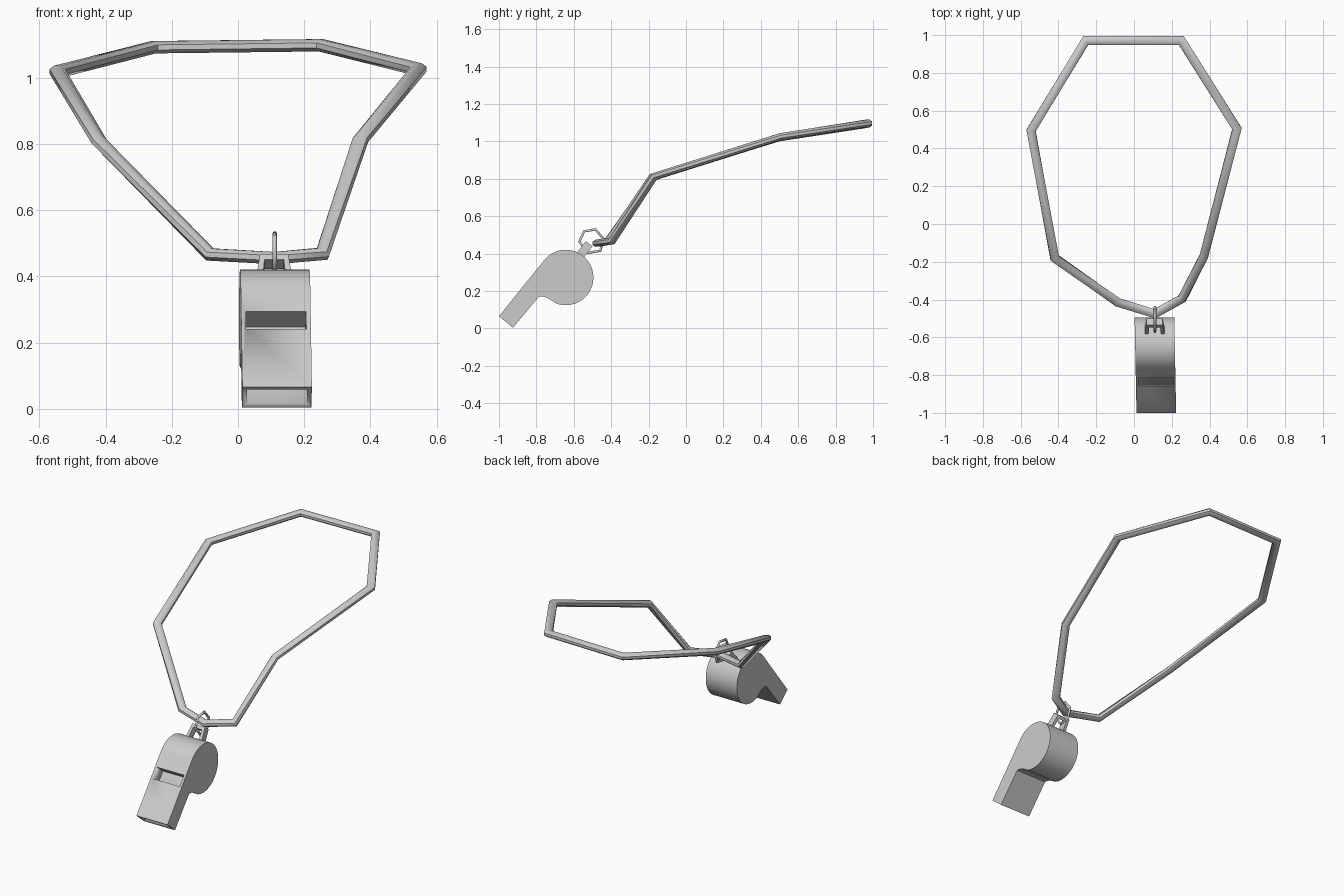
import bpy, bmesh
from math import sin, cos, pi, radians
from mathutils import Vector

if "Cube" in bpy.data.objects:
    bpy.data.objects.remove(bpy.data.objects["Cube"])

CX = 0.111                              # middle of the whistle in x
X = Vector((1, 0, 0))
D = Vector((0, 0.624, 0.781))           # along the mouthpiece, up to the barrel
N = Vector((0, 0.781, -0.624))          # into the mouthpiece from its top face
TIP = Vector((CX, -1.0, 0.065))


def make(name, bm, angle=35):
    bmesh.ops.recalc_face_normals(bm, faces=bm.faces)
    me = bpy.data.meshes.new(name)
    bm.to_mesh(me)
    bm.free()
    ob = bpy.data.objects.new(name, me)
    bpy.context.collection.objects.link(ob)
    bpy.ops.object.select_all(action='DESELECT')
    ob.select_set(True)
    bpy.context.view_layer.objects.active = ob
    bpy.ops.object.shade_smooth_by_angle(angle=radians(angle))
    return ob


def prism(name, pts, depth):
    """Extrude a planar outline along a vector, with the slight yaw of the whistle."""
    bm = bmesh.new()
    face = bm.faces.new([bm.verts.new(p) for p in pts])
    res = bmesh.ops.extrude_face_region(bm, geom=[face])
    for v in res['geom']:
        if isinstance(v, bmesh.types.BMVert):
            v.co += depth
    for v in bm.verts:
        v.co.x -= 0.02 * (v.co.y + 0.64)
    return make(name, bm)


def tube(name, pts, ref, a, b, sides, angle):
    """Closed tube with mitred corners."""
    pts = [Vector(p) for p in pts]
    n = len(pts)
    bm = bmesh.new()
    rings = []
    for i, p in enumerate(pts):
        d1 = (p - pts[i - 1]).normalized()
        d2 = (pts[(i + 1) % n] - p).normalized()
        t = (d1 + d2).normalized()
        m = (d2 - d1).normalized()
        k = 1 / max(t.dot(d1), 0.5) - 1
        u = t.cross(ref).normalized()
        v = u.cross(t)
        ring = []
        for j in range(sides):
            w = 2 * pi * (j + 0.5) / sides
            o = u * a * cos(w) + v * b * sin(w)
            ring.append(bm.verts.new(p + o + m * (o.dot(m) * k)))
        rings.append(ring)
    for i in range(n):
        r, s = rings[i], rings[(i + 1) % n]
        for j in range(sides):
            q = (j + 1) % sides
            bm.faces.new((r[j], r[q], s[q], s[j]))
    return make(name, bm, angle)


# Whistle body: mouthpiece running tangent into the round barrel
HALF = 0.105
outline = [(-1.0, 0.065)]
for i in range(41):
    w = radians(141.4 - i * (141.4 + 110) / 40)
    outline.append((-0.643 + 0.148 * cos(w), 0.272 + 0.148 * sin(w)))
outline += [(-0.715, 0.147), (-0.74, 0.162), (-0.765, 0.17), (-0.785, 0.171), (-0.925, 0.003)]
body = prism("whistle_body", [(CX - HALF, y, z) for y, z in outline], X * 2 * HALF)


# Air channel and window cut into the mouthpiece
def cut(name, t0, t1, n0, n1, half=0.091):
    pts = [TIP - X * half + D * t + N * n
           for t, n in ((t0, n0), (t1, n0), (t1, n1), (t0, n1))]
    c = prism(name, pts, X * 2 * half)
    c.hide_render = True
    c.hide_set(True)
    mod = body.modifiers.new(name, 'BOOLEAN')
    mod.operation = 'DIFFERENCE'
    mod.solver = 'EXACT'
    mod.object = c


cut("channel_cutter", -0.02, 0.294, 0.01, 0.076)
cut("window_cutter", 0.226, 0.294, -0.02, 0.05)

# Lug: small tapered bracket on the barrel
base = Vector((CX, -0.562, 0.396)) - N * 0.0225
arch = [(-0.056, -0.03), (-0.043, 0.072), (0.043, 0.072), (0.056, -0.03),
        (0.036, -0.03), (0.029, 0.052), (-0.029, 0.052), (-0.036, -0.03)]
prism("lug", [base + X * x + D * t for x, t in arch], N * 0.045)

# Split ring: six-sided wire link
link = [(-0.570, 0.463), (-0.545, 0.519), (-0.484, 0.529),
        (-0.440, 0.477), (-0.458, 0.415), (-0.522, 0.404)]
tube("link_ring", [(CX, y, z) for y, z in link], X, 0.007, 0.007, 6, 65)

# Neck cord
cord = [(0.11, -0.475, 0.455), (0.255, -0.395, 0.468), (0.37, -0.17, 0.812),
        (0.545, 0.505, 1.025), (0.25, 0.972, 1.098), (-0.255, 0.972, 1.092),
        (-0.545, 0.495, 1.018), (-0.42, -0.18, 0.808), (-0.085, -0.415, 0.466)]
tube("neck_cord", cord, Vector((0, 0, 1)), 0.025, 0.02, 8, 50)
